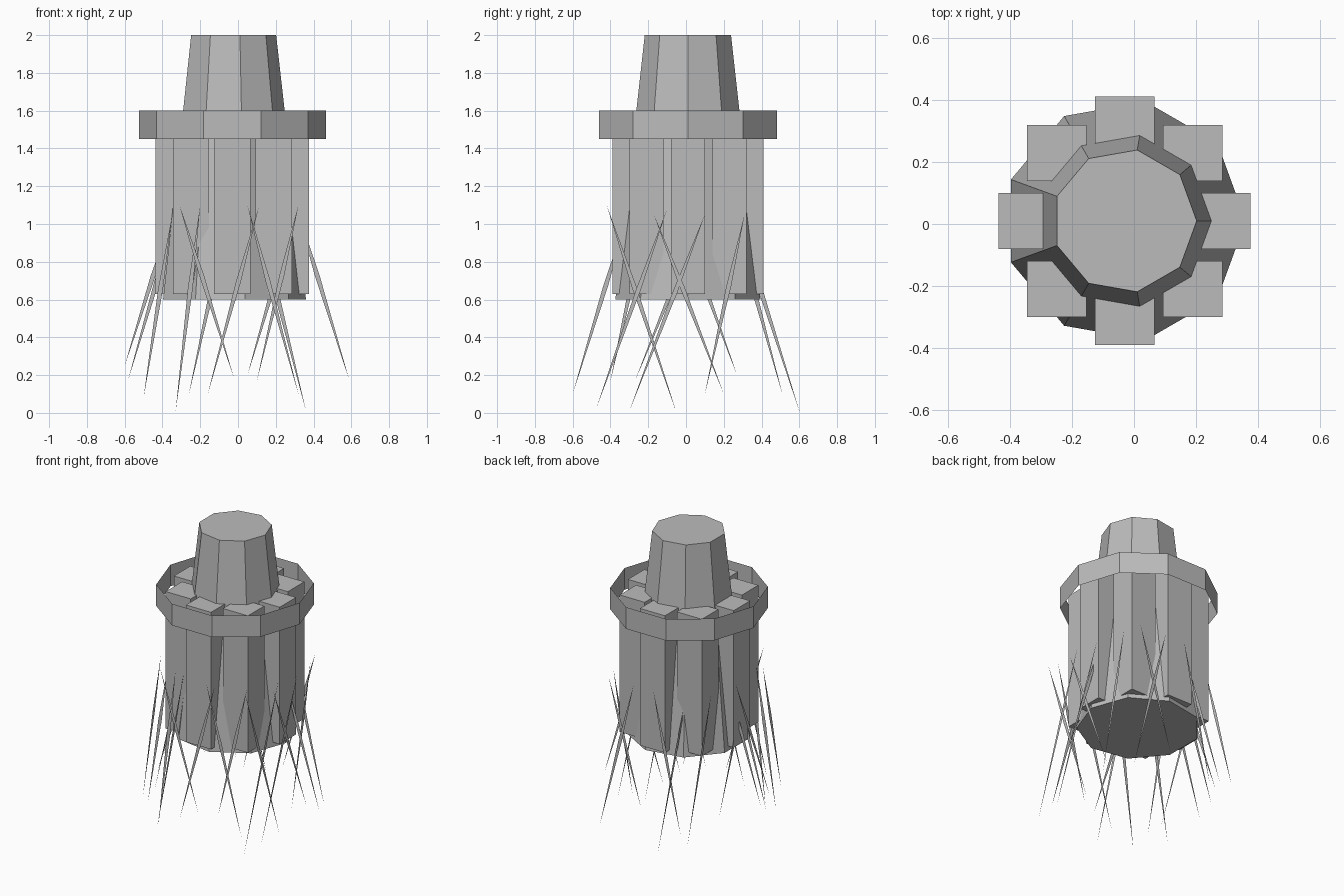
import bpy, bmesh, math
from mathutils import Vector

if "Cube" in bpy.data.objects:
    bpy.data.objects.remove(bpy.data.objects["Cube"])

CX, CY = -0.03, 0.01   # axis of the body

grey = bpy.data.materials.new("plain grey")
grey.diffuse_color = (0.5, 0.5, 0.5, 1)
grey.use_nodes = True
grey.node_tree.nodes["Principled BSDF"].inputs["Base Color"].default_value = grey.diffuse_color


def finish(name, bm):
    mesh = bpy.data.meshes.new(name)
    bm.to_mesh(mesh)
    bm.free()
    mesh.materials.append(grey)
    obj = bpy.data.objects.new(name, mesh)
    bpy.context.collection.objects.link(obj)
    return obj


def prism(name, sides, r0, z0, r1, z1, capped):
    """Straight or tapered wall with its first corner on +x."""
    bm = bmesh.new()
    rings = []
    for r, z in ((r0, z0), (r1, z1)):
        rings.append([bm.verts.new((CX + r * math.cos(math.tau * i / sides),
                                    CY + r * math.sin(math.tau * i / sides), z))
                      for i in range(sides)])
    low, high = rings
    for i in range(sides):
        j = (i + 1) % sides
        bm.faces.new((low[i], low[j], high[j], high[i]))
    if capped:
        bm.faces.new(high)
        bm.faces.new(low[::-1])
    return finish(name, bm)


# Tapered nine-sided core and the open ten-sided band
prism("tapered_core", 9, 0.39, 0.60, 0.232, 2.0, True)
prism("outer_band", 10, 0.495, 1.45, 0.495, 1.60, False)

# Eight upright blocks around the core, all facing the same way
for k in range(8):
    a = k * math.pi / 4
    bm = bmesh.new()
    bmesh.ops.create_cube(bm, size=1)
    for v in bm.verts:
        v.co = Vector((CX + 0.31 * math.cos(a) + v.co.x * 0.192,
                       CY + 0.31 * math.sin(a) + v.co.y * 0.18,
                       1.105 + v.co.z * 0.95))
    finish(f"upright_block_{k + 1}", bm)


def blade(name, top, bottom):
    """Flat upright kite, thin at both ends."""
    top, bottom = Vector(top), Vector(bottom)
    along = Vector((bottom.x - top.x, bottom.y - top.y, 0)).normalized()
    mid = top.lerp(bottom, 0.4)
    bm = bmesh.new()
    bm.faces.new([bm.verts.new(p) for p in
                  (top, mid + along * 0.013, bottom, mid - along * 0.013)])
    finish(name, bm)


# Blades leaning sideways: top x, bottom x, y, top z, bottom z
sideways = [
    (0.05, 0.32, -0.42, 1.10, 0.10), (0.11, -0.16, -0.41, 1.09, 0.10),
    (-0.31, -0.02, -0.41, 1.10, 0.18), (-0.20, -0.33, -0.40, 1.10, 0.01),
    (0.32, 0.10, -0.36, 1.10, 0.17), (0.305, 0.59, 0.05, 1.10, 0.17),
    (-0.35, -0.60, 0.04, 1.04, 0.25), (-0.33, -0.58, -0.05, 1.04, 0.18),
    (-0.35, -0.50, -0.27, 1.04, 0.08), (0.10, 0.36, 0.43, 1.05, 0.01),
    (-0.05, -0.26, 0.43, 1.05, 0.10), (0.30, 0.05, 0.42, 1.05, 0.20),
]
for k, (x0, x1, y, z0, z1) in enumerate(sideways):
    blade(f"sideways_blade_{k + 1}", (x0, y, z0), (x1, y, z1))

# Blades leaning forward or back: top y, bottom y, x, top z, bottom z
lengthways = [
    (0.25, 0.60, -0.20, 1.10, 0.01), (-0.31, -0.60, -0.20, 1.05, 0.10),
    (-0.10, -0.48, 0.38, 1.08, 0.01), (-0.42, -0.05, 0.35, 1.10, 0.00),
    (0.10, -0.30, 0.385, 1.05, 0.01), (-0.17, 0.20, 0.385, 1.05, 0.10),
    (0.31, 0.10, 0.34, 1.05, 0.10), (0.25, 0.51, -0.37, 1.05, 0.10),
    (-0.20, -0.40, -0.45, 1.08, 0.17), (0.10, -0.27, -0.45, 1.08, 0.17),
    (-0.05, 0.27, -0.44, 1.08, 0.20),
]
for k, (y0, y1, x, z0, z1) in enumerate(lengthways):
    blade(f"lengthways_blade_{k + 1}", (x, y0, z0), (x, y1, z1))
